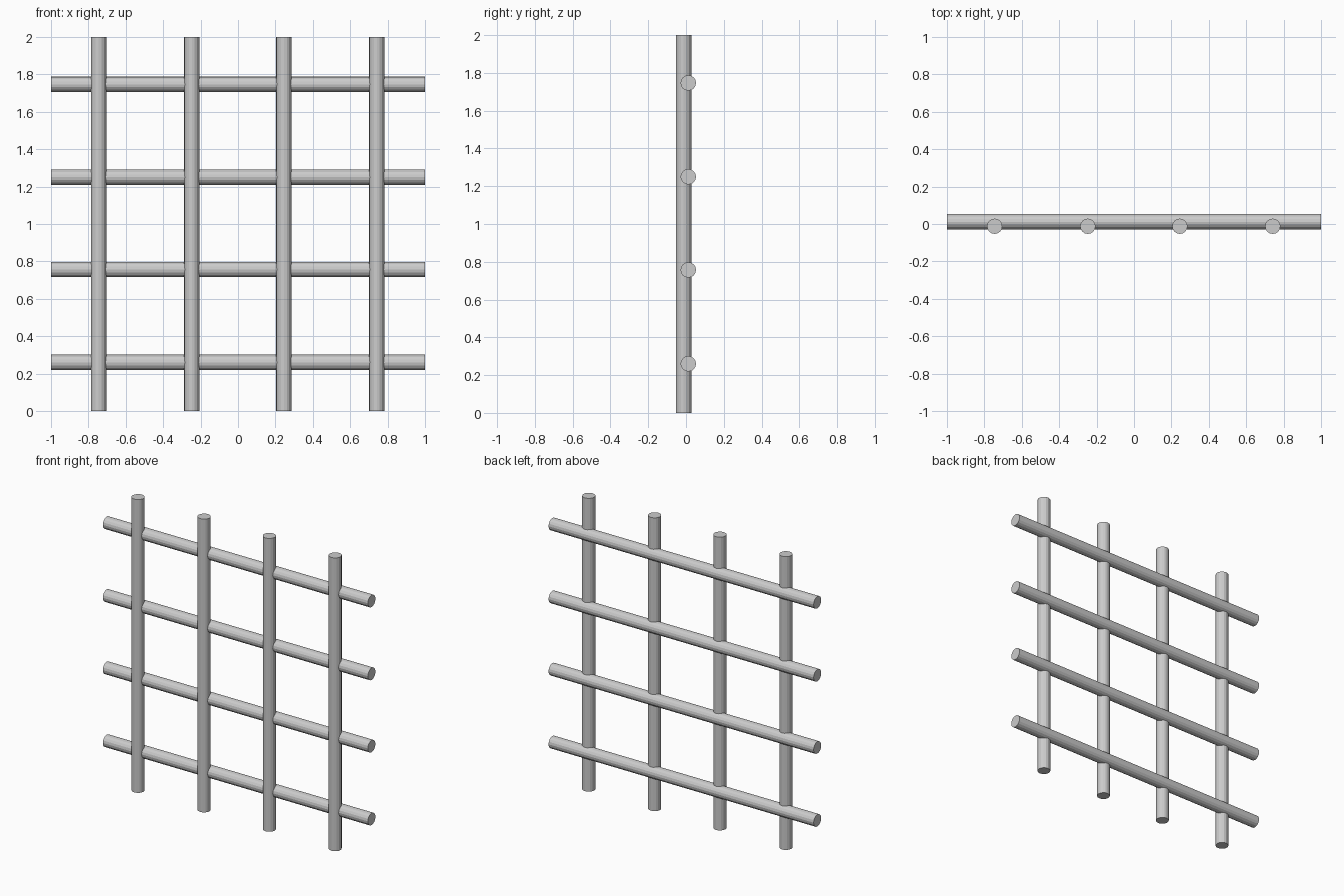
import bpy
from math import pi

if "Cube" in bpy.data.objects:
    bpy.data.objects.remove(bpy.data.objects["Cube"])

RADIUS = 0.041
LENGTH = 2.0
SIDES = 16
OFFSET = 0.012                      # rods overlap slightly in depth
SPOTS = (-0.745, -0.247, 0.245, 0.742)


def rod(name, location, rotation=(0, 0, 0)):
    bpy.ops.mesh.primitive_cylinder_add(
        vertices=SIDES, radius=RADIUS, depth=LENGTH,
        location=location, rotation=rotation)
    bpy.context.object.name = name


# Upright rods sit towards the front
for i, x in enumerate(SPOTS, 1):
    rod(f"vertical_rod_{i}", (x, -OFFSET, 1))

# Cross rods sit towards the back
for i, z in enumerate((0.26, 0.757, 1.25, 1.747), 1):
    rod(f"horizontal_rod_{i}", (0, OFFSET, z), (0, pi / 2, 0))
